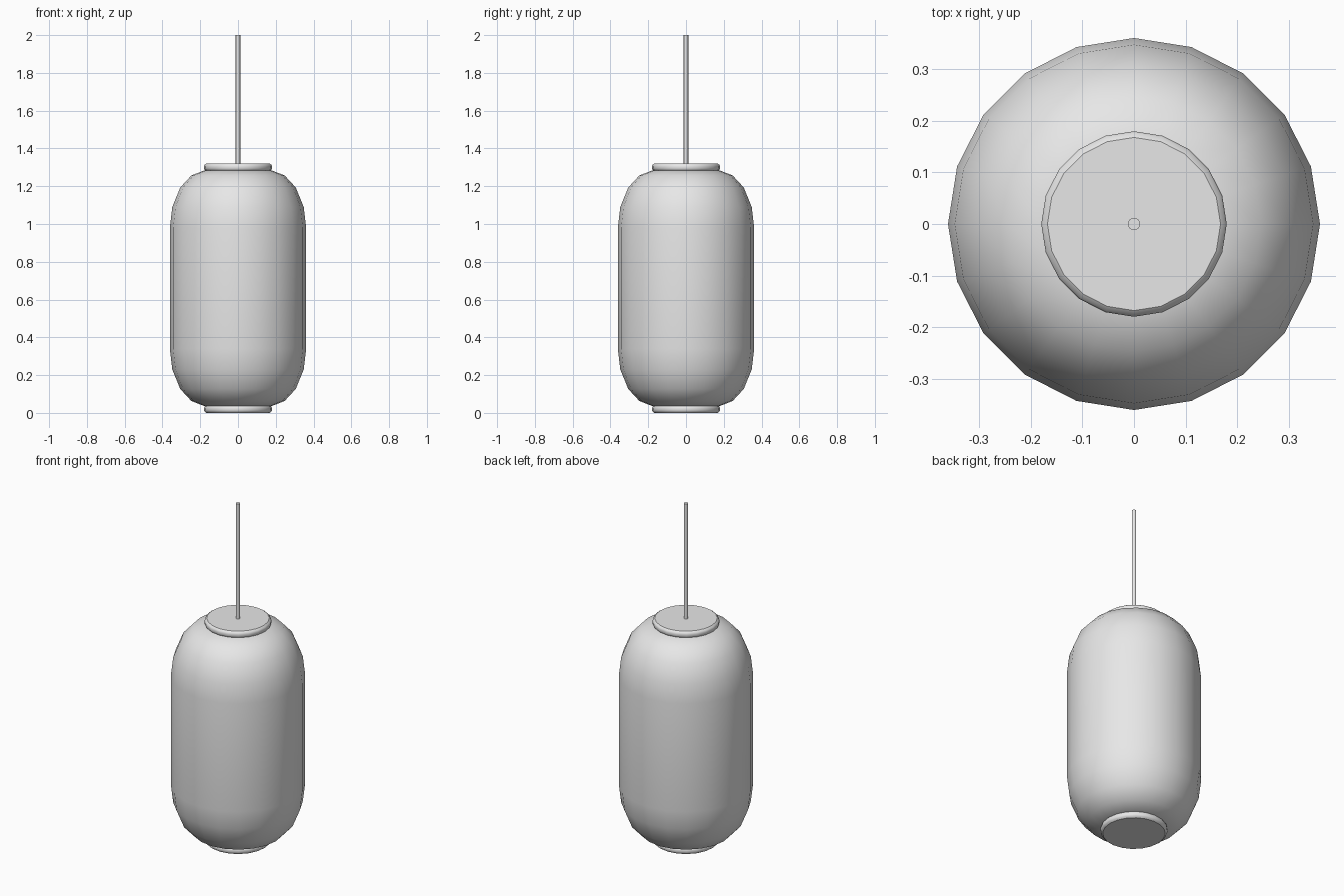
import bpy
import bmesh
import math

cube = bpy.data.objects.get("Cube")
if cube:
    bpy.data.objects.remove(cube, do_unlink=True)

GREY = (0.8, 0.8, 0.8, 1.0)
mat = bpy.data.materials.new("light grey")
mat.use_nodes = True
mat.diffuse_color = GREY
bsdf = next(n for n in mat.node_tree.nodes if n.type == 'BSDF_PRINCIPLED')
bsdf.inputs["Base Color"].default_value = GREY

MID = 0.66  # height of the mirror plane of the lantern


def lathe(name, profile, sides):
    """Turn a (radius, z) profile about the z axis and close both ends."""
    bm = bmesh.new()
    rings = []
    for r, z in profile:
        angles = [math.tau * i / sides for i in range(sides)]
        rings.append([bm.verts.new((r * math.cos(a), r * math.sin(a), z)) for a in angles])
    for low, high in zip(rings, rings[1:]):
        for i in range(sides):
            j = (i + 1) % sides
            bm.faces.new((low[i], low[j], high[j], high[i]))
    bm.faces.new(rings[0])
    bm.faces.new(rings[-1])
    bmesh.ops.recalc_face_normals(bm, faces=bm.faces)
    mesh = bpy.data.meshes.new(name)
    bm.to_mesh(mesh)
    bm.free()
    mesh.materials.append(mat)
    obj = bpy.data.objects.new(name, mesh)
    bpy.context.collection.objects.link(obj)
    bpy.ops.object.select_all(action='DESELECT')
    obj.select_set(True)
    bpy.context.view_layer.objects.active = obj
    bpy.ops.object.shade_smooth_by_angle(angle=math.radians(32))
    return obj


def flip(profile):
    """Mirror a profile across the middle of the lantern."""
    return [(r, 2 * MID - z) for r, z in reversed(profile)]


# Paper shade: straight wall with rounded shoulders, same above and below
shoulder = [(0.165, 0.035), (0.18, 0.037), (0.247, 0.063), (0.306, 0.127),
            (0.348, 0.23), (0.361, 0.34)]
lathe("lantern_shade", shoulder + flip(shoulder), 20)

# Round end caps with softened rims
cap = [(0.168, 0.0), (0.177, 0.007), (0.18, 0.014), (0.18, 0.026),
       (0.177, 0.033), (0.168, 0.04)]
lathe("bottom_cap", cap, 20)
lathe("top_cap", flip(cap), 20)

# Hanging cord
lathe("hanging_cord", [(0.012, 1.3), (0.012, 2.0)], 16)
